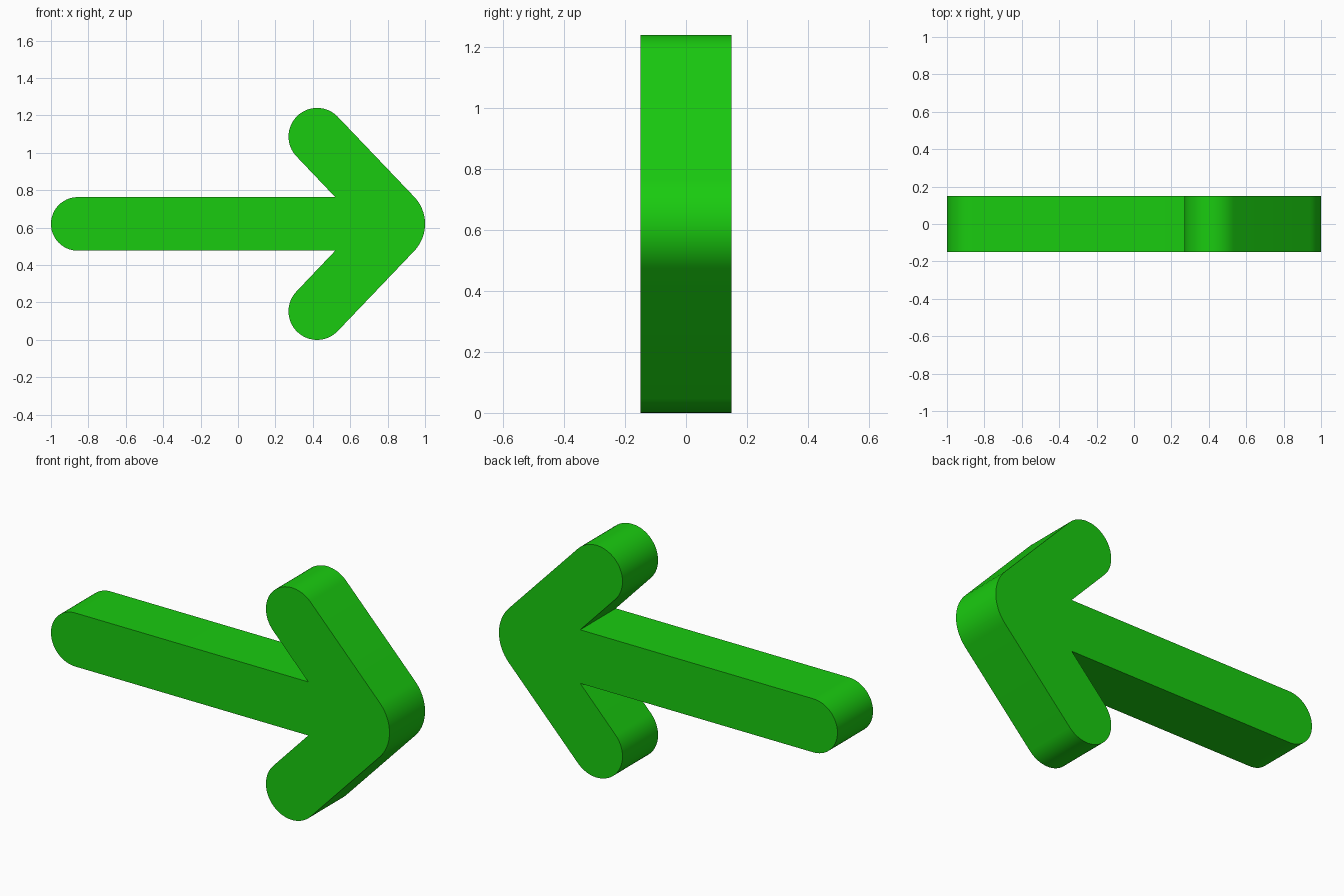
import bpy, bmesh
from math import radians, cos, sin

if "Cube" in bpy.data.objects:
    bpy.data.objects.remove(bpy.data.objects["Cube"])

MID, HALF = 0.62, 0.15      # centre height, half thickness


def arc(cx, cz, r, a0, a1, n):
    """Points along an arc, angles in degrees."""
    return [(cx + r * cos(radians(a0 + (a1 - a0) * i / n)),
             cz + r * sin(radians(a0 + (a1 - a0) * i / n))) for i in range(n + 1)]


# Upper half of the outline relative to the centre line, from tip to tail
upper = arc(0.79, 0, 0.21, 0, 44, 12)                 # rounded tip
upper += arc(0.423, 0.467, 0.153, 44, 224, 32)        # barb end
upper += [(0.52, 0.143)]                              # inner notch
upper += arc(-0.857, 0, 0.143, 90, 180, 18)           # tail end
lower = [(x, -z) for x, z in reversed(upper[1:-1])]   # mirrored half

# Arrow plate: fill the outline and extrude it through the thickness
bm = bmesh.new()
face = bm.faces.new([bm.verts.new((x, -HALF, z + MID)) for x, z in upper + lower])
ext = bmesh.ops.extrude_face_region(bm, geom=[face], use_keep_orig=True)
moved = [v for v in ext["geom"] if isinstance(v, bmesh.types.BMVert)]
bmesh.ops.translate(bm, verts=moved, vec=(0, 2 * HALF, 0))
bmesh.ops.recalc_face_normals(bm, faces=bm.faces)
mesh = bpy.data.meshes.new("arrow")
bm.to_mesh(mesh)
bm.free()

arrow = bpy.data.objects.new("arrow", mesh)
bpy.context.collection.objects.link(arrow)
green = bpy.data.materials.new("green")
green.diffuse_color = (0.01, 0.6, 0.005, 1)
green.use_nodes = True
green.node_tree.nodes["Principled BSDF"].inputs["Base Color"].default_value = green.diffuse_color
mesh.materials.append(green)

# Smooth rounded ends, crisp rims
bpy.context.view_layer.objects.active = arrow
arrow.select_set(True)
bpy.ops.object.shade_smooth_by_angle(angle=radians(30))
